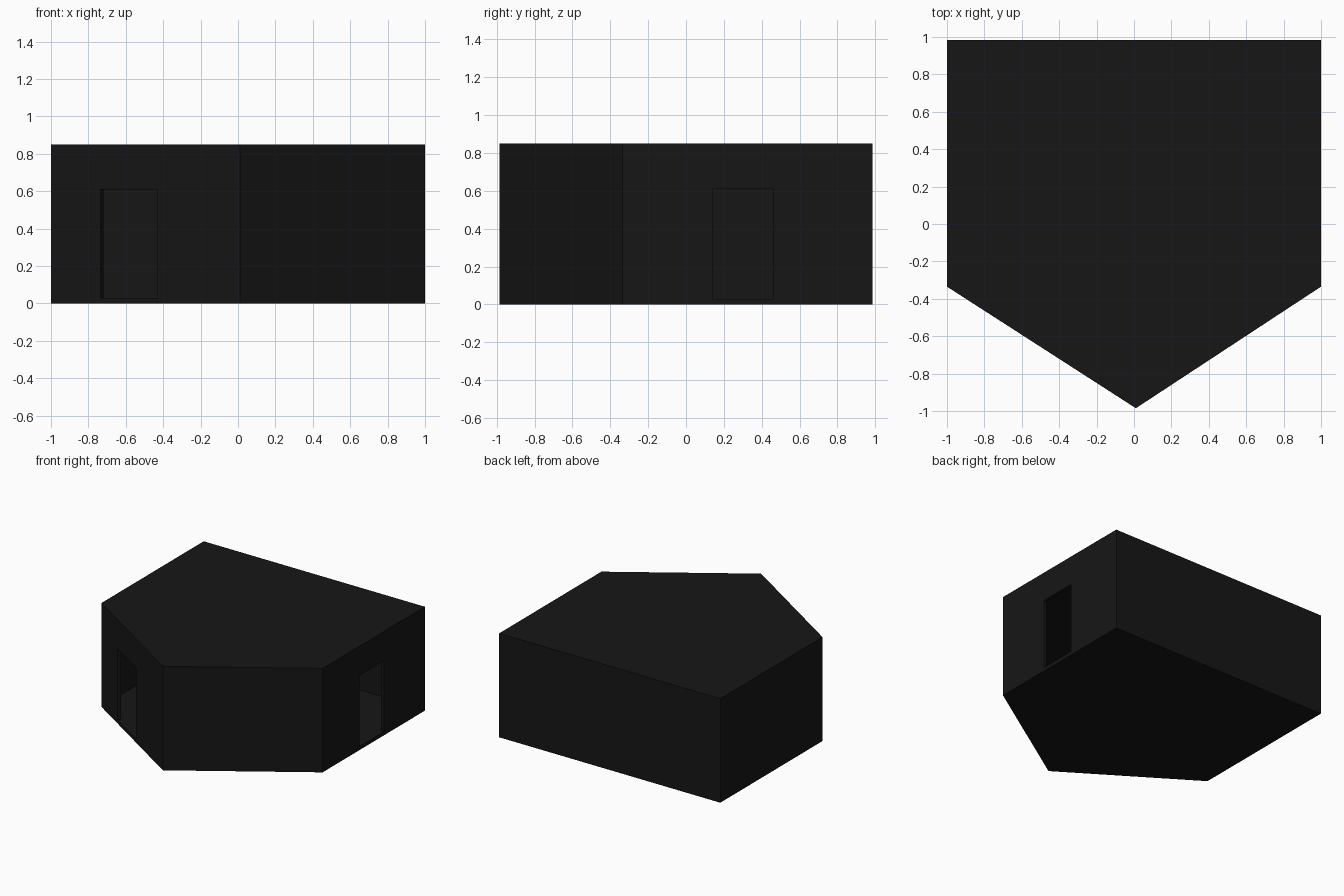
import bpy, bmesh, math
from mathutils import Vector

if "Cube" in bpy.data.objects:
    bpy.data.objects.remove(bpy.data.objects["Cube"])

HEIGHT, WALL = 0.85, 0.028
OUTLINE = [(-1, -0.335), (0.01, -0.985), (1, -0.335), (1, 0.985), (-1, 0.985)]

mat = bpy.data.materials.new("near_black")
mat.diffuse_color = (0.008, 0.008, 0.008, 1)
mat.use_nodes = True
mat.node_tree.nodes["Principled BSDF"].inputs["Base Color"].default_value = mat.diffuse_color


def prism(name, outline, z0, z1):
    """Closed prism over a plan outline."""
    bm = bmesh.new()
    base = bm.faces.new([bm.verts.new((x, y, z0)) for x, y in outline])
    ext = bmesh.ops.extrude_face_region(bm, geom=[base], use_keep_orig=True)
    bmesh.ops.translate(bm, vec=(0, 0, z1 - z0),
                        verts=[v for v in ext["geom"] if isinstance(v, bmesh.types.BMVert)])
    bmesh.ops.recalc_face_normals(bm, faces=bm.faces)
    me = bpy.data.meshes.new(name)
    bm.to_mesh(me)
    bm.free()
    ob = bpy.data.objects.new(name, me)
    bpy.context.collection.objects.link(ob)
    return ob


def apply_modifiers(ob):
    bpy.context.view_layer.update()
    deps = bpy.context.evaluated_depsgraph_get()
    me = bpy.data.meshes.new_from_object(ob.evaluated_get(deps))
    ob.modifiers.clear()
    ob.data = me


# Hollow room: floor, ceiling and five walls of even thickness
room = prism("room_shell", OUTLINE, 0, HEIGHT)
room.data.materials.append(mat)
shell = room.modifiers.new("walls", "SOLIDIFY")
shell.thickness = WALL
shell.offset = -1
shell.use_even_offset = True
apply_modifiers(room)


def cut_door(a, b):
    """Cut a doorway through the wall between two points on its outer face."""
    a, b = Vector(a), Vector(b)
    d = (b - a).normalized()
    out = Vector((d.y, -d.x)) * 0.06
    cutter = prism("door_cutter", [a + out, b + out, b - out, a - out], WALL + 0.001, 0.61)
    cutter.hide_render = True
    cut = room.modifiers.new("doorway", "BOOLEAN")
    cut.operation = "DIFFERENCE"
    cut.solver = "EXACT"
    cut.object = cutter
    apply_modifiers(room)
    bpy.data.objects.remove(cutter)


# Doorways in the front left wall and the right wall
slope = (-0.985 + 0.335) / 1.01
cut_door((-0.735, -0.335 + 0.265 * slope), (-0.43, -0.335 + 0.57 * slope))
cut_door((1, 0.14), (1, 0.46))
